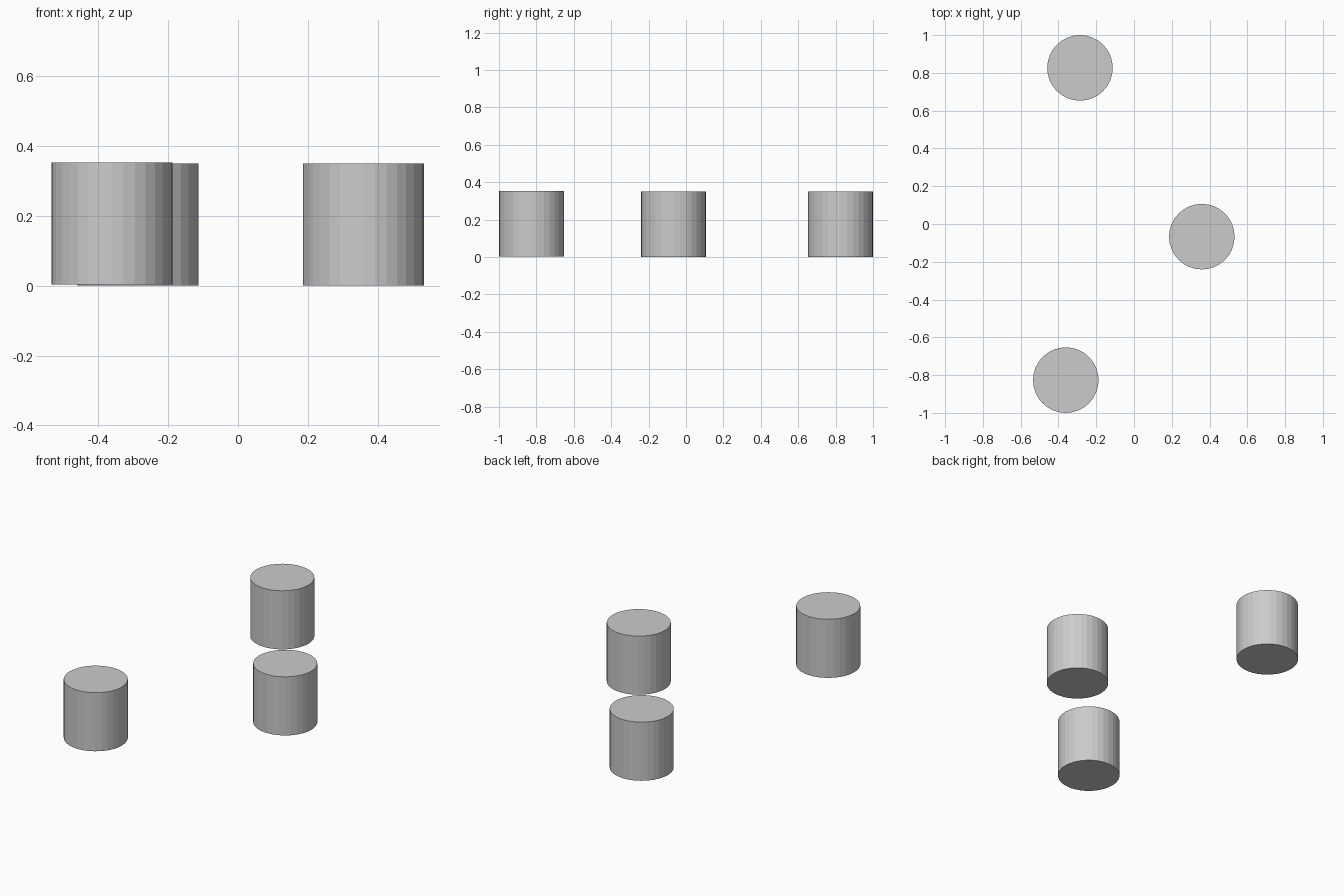
import bpy

if "Cube" in bpy.data.objects:
    bpy.data.objects.remove(bpy.data.objects["Cube"])

RADIUS, HEIGHT, SIDES = 0.1735, 0.35, 32


def drum(name, x, y, base=0.0):
    bpy.ops.mesh.primitive_cylinder_add(
        vertices=SIDES, radius=RADIUS, depth=HEIGHT,
        location=(x, y, base + HEIGHT / 2))
    bpy.context.object.name = name


# Three separate flat-faced upright cylinders
drum("back_cylinder", -0.286, 0.8265)
drum("right_cylinder", 0.359, -0.067)
drum("front_cylinder", -0.361, -0.8265, 0.003)
